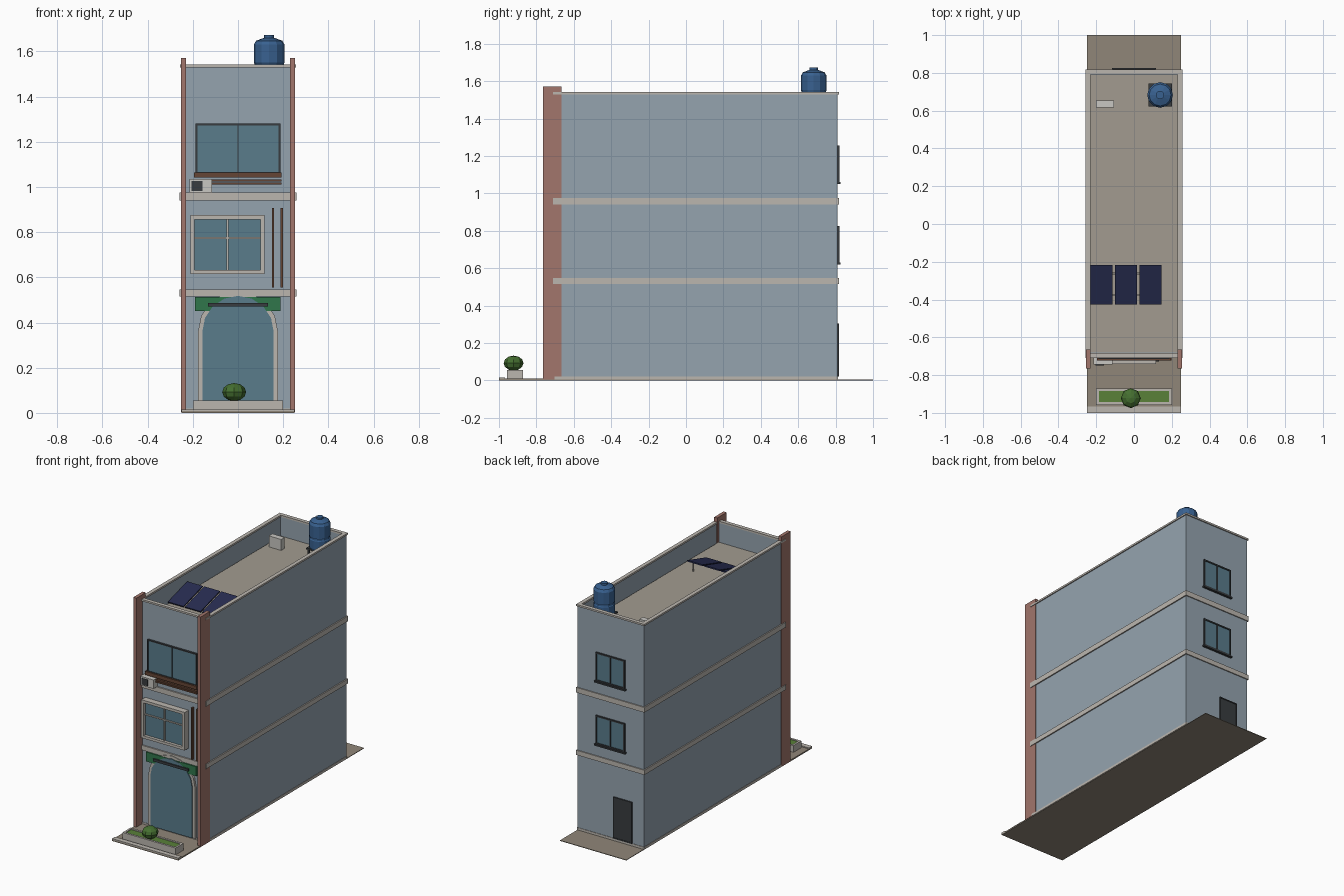
import bpy, bmesh, math
from mathutils import Matrix, Vector

if "Cube" in bpy.data.objects:
    bpy.data.objects.remove(bpy.data.objects["Cube"])

COL = dict(wall=(.30, .37, .43), trim=(.50, .47, .43), brick=(.36, .18, .15), glass=(.10, .20, .26),
           dark=(.04, .045, .05), wood=(.13, .06, .035), green=(.03, .18, .07), grass=(.10, .22, .04),
           bush=(.06, .16, .03), blue=(.04, .12, .28), panel=(.02, .025, .08), deck=(.36, .33, .28),
           paving=(.28, .24, .19), white=(.58, .57, .54))
mats = {}
for n, c in COL.items():
    mats[n] = bpy.data.materials.new(n)
    mats[n].diffuse_color = (*c, 1)


def finish(name, bm, mat):
    bmesh.ops.recalc_face_normals(bm, faces=bm.faces)
    me = bpy.data.meshes.new(name)
    bm.to_mesh(me)
    bm.free()
    ob = bpy.data.objects.new(name, me)
    bpy.context.collection.objects.link(ob)
    me.materials.append(mats[mat])
    return ob


def box(name, mat, x, y, z):
    bm = bmesh.new()
    bmesh.ops.create_cube(bm, size=1)
    for v in bm.verts:
        v.co = [a[0] + (c + .5) * (a[1] - a[0]) for a, c in zip((x, y, z), v.co)]
    return finish(name, bm, mat)


def ring(name, mat, outer, inner, d0, d1, upright, closed=True):
    """Solid strip between two outlines, extruded along z, or along y if upright."""
    bm = bmesh.new()
    place = (lambda p, d: (p[0], d, p[1])) if upright else (lambda p, d: (p[0], p[1], d))
    rows = [[bm.verts.new(place(p, d)) for p in loop]
            for loop, d in ((outer, d0), (outer, d1), (inner, d1), (inner, d0))]
    n = len(outer)
    for i in range(n if closed else n - 1):
        j = (i + 1) % n
        for k in range(4):
            a, b = rows[k], rows[(k + 1) % 4]
            bm.faces.new((a[i], a[j], b[j], b[i]))
    if not closed:
        for i in (0, n - 1):
            bm.faces.new([r[i] for r in rows])
    return finish(name, bm, mat)


def rect(a, b, w=0):
    return [(a[0] + w, b[0] + w), (a[1] - w, b[0] + w), (a[1] - w, b[1] - w), (a[0] + w, b[1] - w)]


def frame(name, mat, a, b, w, d0, d1, upright=True):
    return ring(name, mat, rect(a, b), rect(a, b, w), d0, d1, upright)


def lathe(name, mat, prof, n, loc):
    bm = bmesh.new()
    rows = [[bm.verts.new((loc[0] + r * math.cos(2 * math.pi * i / n),
                           loc[1] + r * math.sin(2 * math.pi * i / n), z)) for i in range(n)] for r, z in prof]
    for a, b in zip(rows, rows[1:]):
        for i in range(n):
            bm.faces.new((a[i], a[(i + 1) % n], b[(i + 1) % n], b[i]))
    bm.faces.new(rows[0])
    bm.faces.new(rows[-1])
    return finish(name, bm, mat)


# Site: ground, front paving and kerb
box('ground', 'paving', (-.25, .25), (-1, 1), (0, .004))
box('front_paving', 'paving', (-.25, .25), (-1, -.70), (.004, .009))
box('kerb', 'trim', (-.25, .25), (-1, -.967), (.004, .016))

# Building shell with sunken roof
bm = bmesh.new()
bmesh.ops.create_cube(bm, size=1)
for v in bm.verts:
    v.co = (v.co.x * .5, .055 + v.co.y * 1.51, .767 + v.co.z * 1.526)
bm.faces.ensure_lookup_table()
top = max(bm.faces, key=lambda f: f.calc_center_median().z)
bmesh.ops.inset_region(bm, faces=[top], thickness=.02)
pit = bmesh.ops.extrude_face_region(bm, geom=[top])
bmesh.ops.translate(bm, vec=(0, 0, -.135), verts=[g for g in pit['geom'] if isinstance(g, bmesh.types.BMVert)])
if top.is_valid:
    bm.faces.remove(top)
finish('walls', bm, 'wall')
box('roof_deck', 'deck', (-.23, .23), (-.68, .79), (1.394, 1.4))

# Base, floor bands and coping
frame('base_band', 'trim', (-.253, .253), (-.703, .813), .004, .004, .02, False)
for i, (z0, z1) in enumerate(((.515, .547), (.94, .975))):
    frame(f'floor_band_{i}', 'trim', (-.258, .258), (-.71, .817), .009, z0, z1, False)
frame('coping', 'trim', (-.257, .257), (-.71, .817), .026, 1.529, 1.541, False)
for s in (-1, 1):
    box('pilaster', 'brick', sorted((s * .23, s * .253)), (-.765, -.665), (.004, 1.57))

# Arched entrance
def arch(r):
    pts = [(r, .02)] + [(r * math.cos(math.pi * i / 8), .36 + r * math.sin(math.pi * i / 8)) for i in range(9)]
    return pts + [(-r, .02)]


ring('entrance_surround', 'trim', arch(.177), arch(.158), -.70, -.714, True, False)
bm = bmesh.new()
f = bm.faces.new([bm.verts.new((x, -.70, z)) for x, z in arch(.158)])
ext = bmesh.ops.extrude_face_region(bm, geom=[f])
bmesh.ops.translate(bm, vec=(0, -.019, 0), verts=[g for g in ext['geom'] if isinstance(g, bmesh.types.BMVert)])
finish('entrance_glass', bm, 'glass')
box('entrance_board', 'green', (-.19, .187), (-.717, -.70), (.45, .514))
box('entrance_bar', 'dark', (-.132, .132), (-.727, -.715), (.47, .487))

# First-floor bay window and wooden fins
frame('bay_frame', 'trim', (-.21, .117), (.615, .875), .018, -.70, -.742)
box('bay_glass', 'glass', (-.192, .099), (-.722, -.70), (.633, .857))
box('bay_mullion', 'trim', (-.05, -.042), (-.73, -.72), (.633, .857))
box('bay_transom', 'trim', (-.192, .099), (-.73, -.72), (.77, .778))
for x in (.155, .194):
    box('fin', 'wood', (x - .005, x + .005), (-.722, -.70), (.555, .907))

# Second-floor window, slatted balcony and air conditioner
frame('upper_frame', 'dark', (-.187, .187), (1.06, 1.28), .007, -.70, -.714)
box('upper_glass', 'glass', (-.18, .18), (-.708, -.70), (1.067, 1.273))
box('upper_mullion', 'dark', (-.003, .003), (-.713, -.707), (1.067, 1.273))
for z in (1.01, 1.023, 1.041):
    box('balcony_slat', 'wood', (-.195, .192), (-.722, -.70), (z, z + (.024 if z > 1.04 else .01)))
box('wall_aircon', 'white', (-.215, -.115), (-.745, -.70), (.975, 1.035))
box('aircon_grille', 'dark', (-.205, -.158), (-.748, -.744), (.982, 1.026))

# Rear windows and door
for z0, z1 in ((.63, .825), (1.06, 1.255)):
    frame('rear_frame', 'dark', (-.11, .11), (z0, z1), .009, .81, .82)
    box('rear_glass', 'glass', (-.101, .101), (.81, .815), (z0 + .009, z1 - .009))
    box('rear_mullion', 'dark', (-.004, .004), (.81, .819), (z0 + .009, z1 - .009))
    box('rear_sill', 'dark', (-.117, .117), (.81, .826), (z0 - .01, z0))
box('rear_door', 'dark', (-.155, -.03), (.81, .816), (.02, .297))
frame('rear_door_frame', 'dark', (-.162, -.023), (.02, .303), .007, .81, .819)

# Roof equipment: tilted solar panels, condenser, water tank on stand
tilt = Matrix.Translation((0, -.321, 1.442)) @ Matrix.Rotation(math.atan2(.06, .208), 4, 'X')
for i in range(3):
    x = -.23 + i * .129
    box('solar_panel', 'panel', (x, x + .117), (-.108, .108), (-.004, .004)).data.transform(tilt)
for z in (-.06, .06):
    box('panel_rail', 'trim', (-.23, .145), (z - .004, z + .004), (-.009, -.004)).data.transform(tilt)
for x in (-.2, .11):
    box('panel_leg', 'trim', (x, x + .008), (-.245, -.237), (1.4, 1.456))
box('roof_condenser', 'white', (-.2, -.107), (.617, .655), (1.4, 1.475))
for x in (.084, .184):
    for y in (.629, .729):
        box('stand_leg', 'dark', (x, x + .01), (y, y + .01), (1.4, 1.455))
box('stand_top', 'dark', (.078, .2), (.623, .745), (1.455, 1.465))
lathe('water_tank', 'blue', [(.064, 1.465), (.068, 1.475), (.068, 1.53), (.065, 1.535), (.065, 1.545),
                             (.068, 1.55), (.068, 1.63), (.058, 1.647), (.025, 1.659), (.022, 1.66),
                             (.022, 1.672)], 12, (.138, .683))

# Front planter with bush
frame('planter', 'trim', (-.2, .2), (-.957, -.871), .014, .009, .055, False)
box('planter_grass', 'grass', (-.186, .186), (-.943, -.885), (.009, .05))
bm = bmesh.new()
bmesh.ops.create_uvsphere(bm, u_segments=8, v_segments=6, radius=1)
for v in bm.verts:
    v.co = Vector((-.017 + v.co.x * .053, -.922 + v.co.y * .053, .092 + v.co.z * .04))
finish('bush', bm, 'bush')

for m in bpy.data.materials:
    if m.users and not m.is_grease_pencil:
        m.use_nodes = True
        m.node_tree.nodes["Principled BSDF"].inputs["Base Color"].default_value = m.diffuse_color
